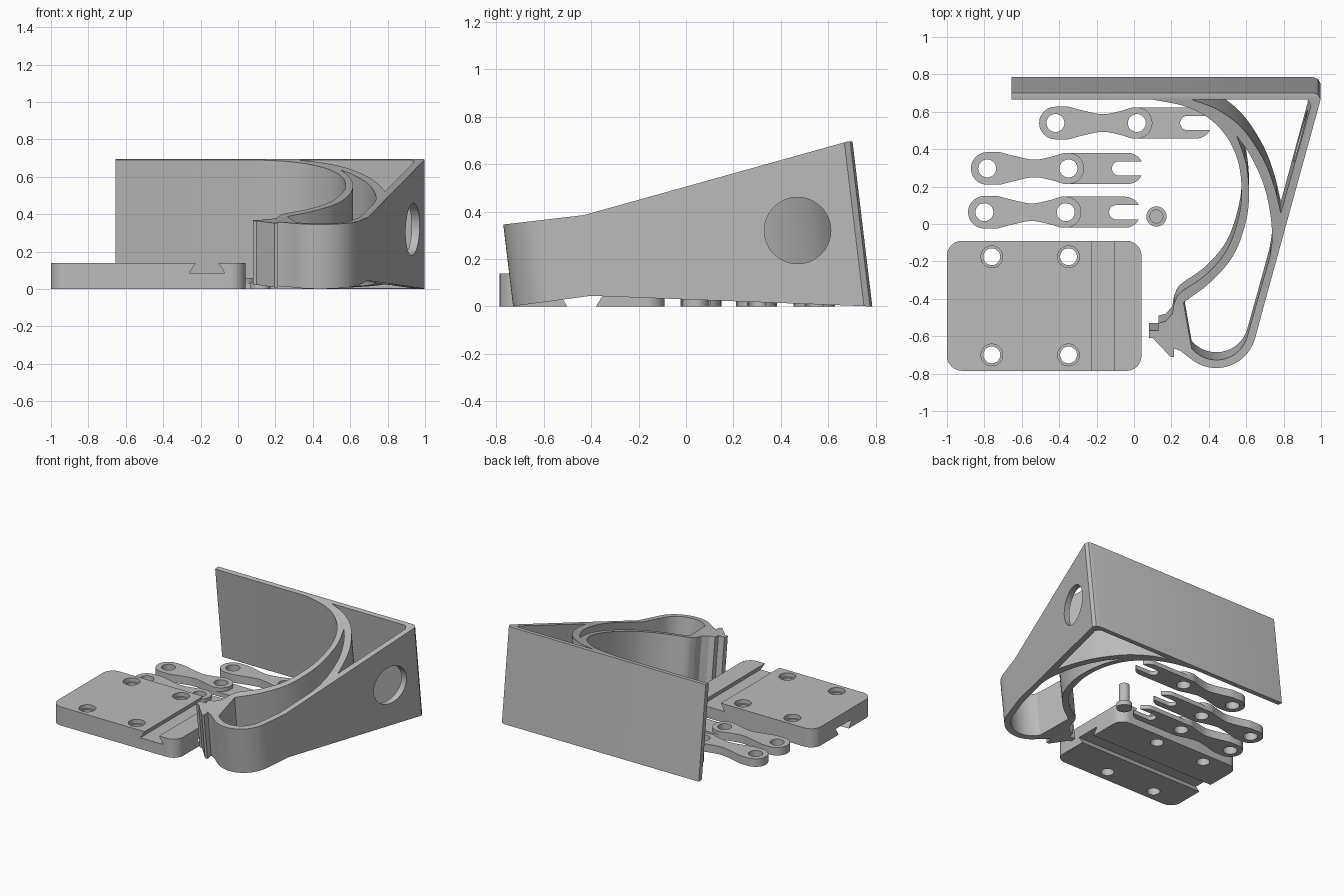
import bpy, bmesh
from math import cos, sin, radians, pi
from mathutils import Vector, Matrix

cube = bpy.data.objects.get("Cube")
if cube:
    bpy.data.objects.remove(cube)

GREY = (0.5, 0.5, 0.5, 1)
grey = bpy.data.materials.new("plain grey")
grey.use_nodes = True
grey.diffuse_color = GREY
grey.node_tree.nodes["Principled BSDF"].inputs["Base Color"].default_value = GREY
LEAN = 0.12


def arc(cx, cy, r, a0, a1, n=24):
    return [(cx + r * cos(radians(a0 + (a1 - a0) * i / n)),
             cy + r * sin(radians(a0 + (a1 - a0) * i / n))) for i in range(n + 1)]


def circle(cx, cy, r, n=40):
    return arc(cx, cy, r, 0, 360, n)[:-1]


def smooth(points, steps=6):
    """Catmull-Rom curve through the points."""
    p = [Vector(q) for q in points]
    p = [2 * p[0] - p[1]] + p + [2 * p[-1] - p[-2]]
    out = []
    for a, b, c, d in zip(p, p[1:], p[2:], p[3:]):
        for i in range(steps):
            t = i / steps
            v = b + (c - a) * t / 2 + (a - 2.5 * b + 2 * c - d / 2) * t * t \
                + (1.5 * b - a / 2 - 1.5 * c + d / 2) * t ** 3
            out.append(tuple(v))
    return out + [tuple(points[-1])]


def prism(name, pts, z0, z1, lean=0, matrix=None):
    bm = bmesh.new()
    low, high = [[bm.verts.new((x, y - lean * z, z)) for x, y in pts] for z in (z0, z1)]
    bm.faces.new(low)
    bm.faces.new(high)
    for i in range(len(pts)):
        j = (i + 1) % len(pts)
        bm.faces.new((low[i], low[j], high[j], high[i]))
    if matrix:
        bm.transform(matrix)
    bmesh.ops.recalc_face_normals(bm, faces=bm.faces)
    mesh = bpy.data.meshes.new(name)
    bm.to_mesh(mesh)
    bm.free()
    mesh.materials.append(grey)
    ob = bpy.data.objects.new(name, mesh)
    bpy.context.collection.objects.link(ob)
    return ob


def combine(ob, others, operation="DIFFERENCE"):
    for other in others:
        mod = ob.modifiers.new("cut", "BOOLEAN")
        mod.operation, mod.solver, mod.object = operation, "EXACT", other
        other.hide_render = True
    bpy.context.view_layer.update()
    mesh = bpy.data.meshes.new_from_object(
        ob.evaluated_get(bpy.context.evaluated_depsgraph_get()))
    ob.modifiers.clear()
    ob.data = mesh
    for other in others:
        bpy.data.objects.remove(other)
    return ob


def finish(ob):
    bpy.ops.object.select_all(action="DESELECT")
    ob.select_set(True)
    bpy.context.view_layer.objects.active = ob
    bpy.ops.object.shade_smooth_by_angle(angle=radians(30))


# axis change: profile (y, z) extruded along x; profile (x, z) extruded along y
ALONG_X = Matrix(((0, 0, 1, 0), (1, 0, 0, 0), (0, 1, 0, 0), (0, 0, 0, 1)))
ALONG_Y = Matrix(((1, 0, 0, 0), (0, 0, 1, 0), (0, 1, 0, 0), (0, 0, 0, 1)))


def ground(pts):
    """Slide points on the sloping top edge down the lean to the ground."""
    return [(x, y + LEAN * (0.385 + (0.279 if y > -0.43 else 0.116) * (y + 0.43)))
            for x, y in pts]


# leaning bracket: outline, two openings, sloping top and bottom
arm_front = smooth([(0.215, -0.42), (0.25, -0.365), (0.38, -0.275), (0.49, -0.15), (0.55, 0),
                    (0.575, 0.15), (0.56, 0.32), (0.5, 0.46), (0.4, 0.565), (0.27, 0.63), (0.1, 0.665)])
hook = [(0.25, -0.68), (0.215, -0.665), (0.215, -0.71), (0.195, -0.71), (0.1, -0.61), (0.08, -0.61),
        (0.08, -0.57), (0.13, -0.57), (0.13, -0.53), (0.17, -0.52), (0.205, -0.48)]
outline = [(-0.655, 0.785), (0.96, 0.785), (0.985, 0.775), (0.998, 0.75)]
outline += ground(arc(0.44, -0.555, 0.215, -15.5, -130) + hook + arm_front + [(-0.655, 0.665)])
arm_back = smooth([(0.265, -0.42), (0.41, -0.31), (0.53, -0.17), (0.595, 0), (0.615, 0.15),
                   (0.6, 0.32), (0.55, 0.47)])
brace_front = smooth([(0.55, 0.47), (0.62, 0.37), (0.69, 0.22), (0.728, 0.06), (0.738, -0.08), (0.725, -0.18)])
brace_back = smooth([(0.31, 0.665), (0.45, 0.61), (0.58, 0.51), (0.69, 0.35), (0.75, 0.2), (0.785, 0.06)])
main_opening = arm_back + brace_front[1:] + arc(0.44, -0.555, 0.172, -15.5, -140)
back_opening = brace_back + [(0.945, 0.63), (0.935, 0.655), (0.92, 0.665)]

bracket = prism("bracket", outline, -0.1, 0.9, LEAN)
sides = [(-0.9, 0.02 - 0.042), (-0.735, 0), (-0.4, 0.045), (0.785, 0), (0.9, 0), (0.9, 0.695),
         (0.68, 0.695), (-0.43, 0.385), (-0.9, 0.33)]
combine(bracket, [prism("side_shape", sides, -2, 2, matrix=ALONG_X)], "INTERSECT")
combine(bracket, [prism("main_opening", ground(main_opening), -0.2, 1, LEAN),
                  prism("back_opening", ground(back_opening), -0.2, 1, LEAN),
                  prism("round_window", circle(0.47, 0.32, 0.14, 64), 0.8, 1.2, matrix=ALONG_X)])
finish(bracket)

# mounting block with crossed dovetail grooves and four countersunk holes
L, R, F, B, c = -1, 0.04, -0.785, -0.09, 0.08
block_outline = (arc(R - c, B - c, c, 0, 90, 8) + arc(L + c, B - c, c, 90, 180, 8)
                 + arc(L + c, F + c, c, 180, 270, 8) + arc(R - c, F + c, c, 270, 360, 8))
block = prism("mounting_block", block_outline, 0, 0.14)


def dovetail(mid, mouth, floor):
    over = mouth + (mouth - floor) * 0.2
    return [(mid - 0.06, over), (mid - 0.06, mouth), (mid - 0.095, floor),
            (mid + 0.095, floor), (mid + 0.06, mouth), (mid + 0.06, over)]


cutters = [prism("top_groove", dovetail(-0.165, 0.14, 0.085), -1, 0.2, matrix=ALONG_Y),
           prism("bottom_groove", dovetail(-0.44, 0, 0.055), -1.2, 0.2, matrix=ALONG_X)]
for x in (-0.76, -0.35):
    for y in (-0.7, -0.175):
        cutters.append(prism("screw_hole", circle(x, y, 0.045), -0.1, 0.3))
        cutters.append(prism("counterbore", circle(x, y, 0.058), 0.11, 0.3))
finish(combine(block, cutters))

# three links: a waisted bar with two eyes, and a thinner slotted fork
waist = smooth([(0.07, 0.087), (0.15, 0.066), (0.25, 0.047), (0.34, 0.062), (0.41, 0.083)])
for i, (x, y) in enumerate([(-0.42, 0.54), (-0.785, 0.297), (-0.8, 0.063)]):
    def place(pts):
        return [(x + u, y + v) for u, v in pts]
    bar = (arc(0, 0, 0.087, 90, 270) + [(u, -v) for u, v in waist]
           + arc(0.435, 0, 0.083, -85, 85) + waist[::-1])
    fork = [(0.435, 0.083), (0.435, -0.083)] + arc(0.752, 0, 0.083, -90, 90)
    slot = arc(0.705, 0, 0.038, 90, 270) + [(0.95, -0.038), (0.95, 0.038)]
    link = prism("link_%d" % (i + 1), place(bar), 0, 0.06)
    combine(link, [prism("fork", place(fork), 0, 0.032)], "UNION")
    combine(link, [prism("slot", place(slot), -0.1, 0.2)]
            + [prism("eye", place(circle(u, 0, 0.048)), -0.1, 0.2) for u in (0, 0.435)])
    finish(link)

# flanged pin
pin = prism("pin", circle(0.12, 0.04, 0.054), 0, 0.035)
finish(combine(pin, [prism("pin_shaft", circle(0.12, 0.04, 0.037), 0.01, 0.18)], "UNION"))
